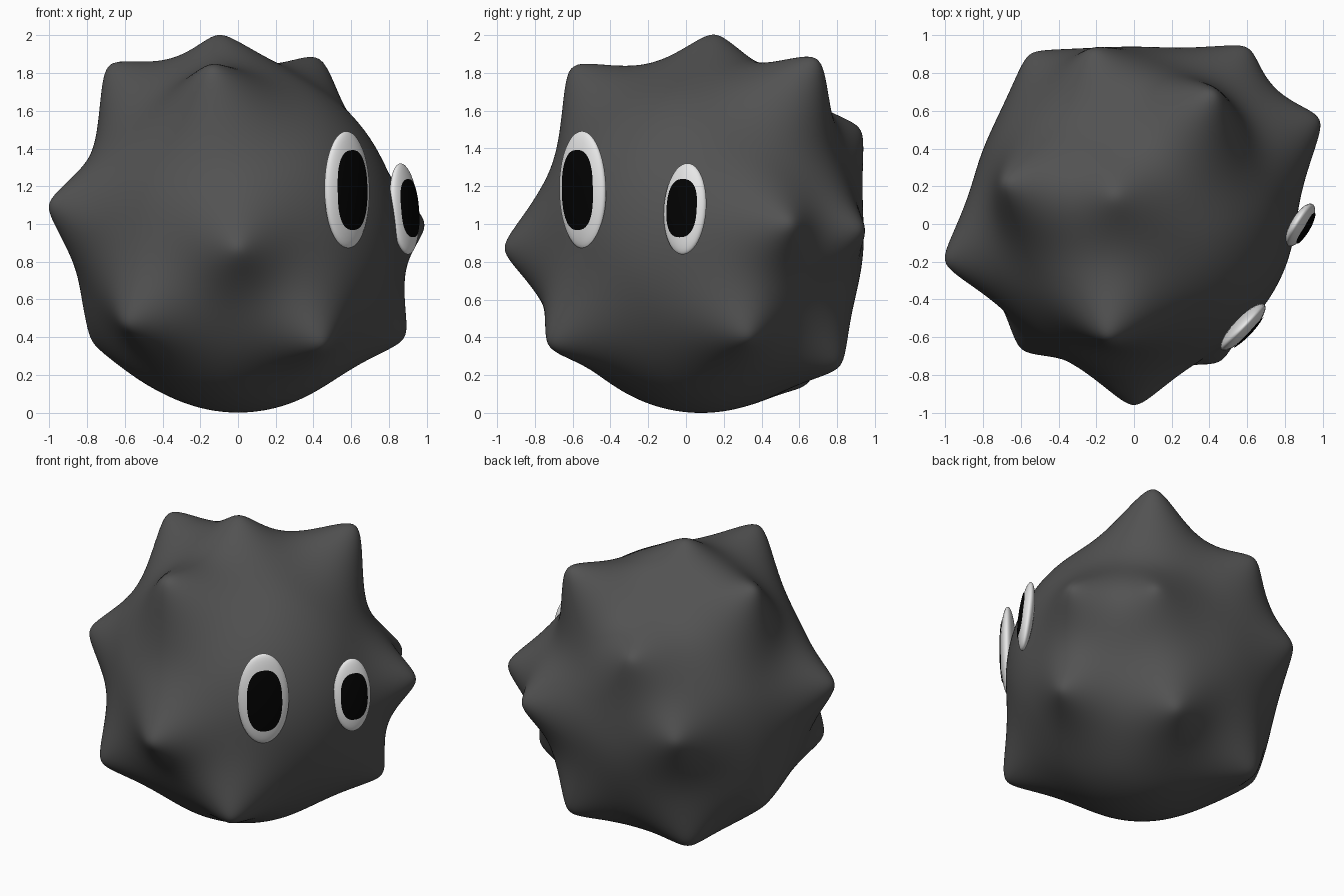
import bpy, bmesh, math
from mathutils import Vector, Matrix

if "Cube" in bpy.data.objects:
    bpy.data.objects.remove(bpy.data.objects["Cube"])

def material(name, c):
    m = bpy.data.materials.new(name)
    m.diffuse_color = (*c, 1)
    m.use_nodes = True
    m.node_tree.nodes["Principled BSDF"].inputs["Base Color"].default_value = m.diffuse_color
    return m

GREY = material("dark_grey", (0.085, 0.085, 0.085))
WHITE = material("white", (0.8, 0.8, 0.8))
BLACK = material("black", (0.0008, 0.0008, 0.0008))

def add_object(name, bm, mat):
    me = bpy.data.meshes.new(name)
    bmesh.ops.recalc_face_normals(bm, faces=bm.faces)
    for f in bm.faces:
        f.smooth = True
    bm.to_mesh(me)
    bm.free()
    me.materials.append(mat)
    ob = bpy.data.objects.new(name, me)
    bpy.context.collection.objects.link(ob)
    return ob

# Body: a slightly tall ball with soft spikes pulled out towards these tip points
CENTRE = Vector((0, 0.08, 0.92))
RX, RZ = 0.86, 0.92
WIDTH, ROUND, POWER = 0.62, 0.055, 2.9
TIPS = [(-.1, .15, 2.0), (-.68, .22, 1.84), (.42, .69, 1.87), (-.14, -.60, 1.83),
        (0, -.96, .87), (-1, -.2, 1.1), (.98, .55, 1.0), (-.59, -.66, .47),
        (.45, -.72, .36), (.88, .33, .40), (-.77, .25, .38), (.6, .93, .97),
        (-.55, .9, 1.0), (-.22, .92, 1.5), (-.46, .63, .16), (.33, .81, .25)]

def base(d):
    return 1 / math.sqrt((d.x ** 2 + d.y ** 2) / RX ** 2 + d.z ** 2 / RZ ** 2)

spikes = []
for t in TIPS:
    off = Vector(t) - CENTRE
    d = off.normalized()
    spikes.append((d, off.length - base(d)))

bm = bmesh.new()
bmesh.ops.create_icosphere(bm, subdivisions=7, radius=1)
for v in bm.verts:
    d = v.co.normalized()
    r = base(d)
    for axis, height in spikes:
        ang = d.angle(axis, 0)
        dist = math.sqrt(ang * ang + ROUND * ROUND) - ROUND
        if dist < WIDTH:
            r += height * (1 - dist / WIDTH) ** POWER
    v.co = CENTRE + d * r
add_object("body", bm, GREY)

# Eyes: flattened egg shapes with thin curved pupils on their outer face
def eye(name, centre, normal, up, a, b, t, pa, pb):
    n = Vector(normal).normalized()
    w = Vector(up)
    w = (w - n * w.dot(n)).normalized()
    u = w.cross(n)
    mat = Matrix((u, w, n)).transposed().to_4x4()
    mat.translation = Vector(centre)

    bm = bmesh.new()
    bmesh.ops.create_uvsphere(bm, u_segments=48, v_segments=24, radius=1)
    bmesh.ops.scale(bm, vec=(a, b, t), verts=bm.verts)
    bm.transform(mat)
    add_object(name, bm, WHITE)

    def surf(x, y):
        return mat @ Vector((x, y, t * math.sqrt(max(0, 1 - (x / a) ** 2 - (y / b) ** 2)) + 0.005))

    bm = bmesh.new()
    segs, rings = 48, 8
    mid = bm.verts.new(surf(0, 0))
    prev = None
    for k in range(1, rings + 1):
        ring = []
        for i in range(segs):
            c, s = math.cos(2 * math.pi * i / segs), math.sin(2 * math.pi * i / segs)
            x = math.copysign(abs(c) ** 0.8, c) * pa * k / rings
            y = math.copysign(abs(s) ** 0.8, s) * pb * k / rings
            ring.append(bm.verts.new(surf(x, y)))
        for i in range(segs):
            j = (i + 1) % segs
            if prev:
                bm.faces.new((prev[i], ring[i], ring[j], prev[j]))
            else:
                bm.faces.new((mid, ring[i], ring[j]))
        prev = ring
    add_object(name + "_pupil", bm, BLACK)

eye("large_eye", (.578, -.547, 1.18), (.72, -.69, .0), (-.04, .02, .62),
    .165, .312, .05, .114, .212)
eye("small_eye", (.882, -.005, 1.08), (.86, -.51, .10), (-.06, .04, .48),
    .128, .243, .045, .093, .155)
